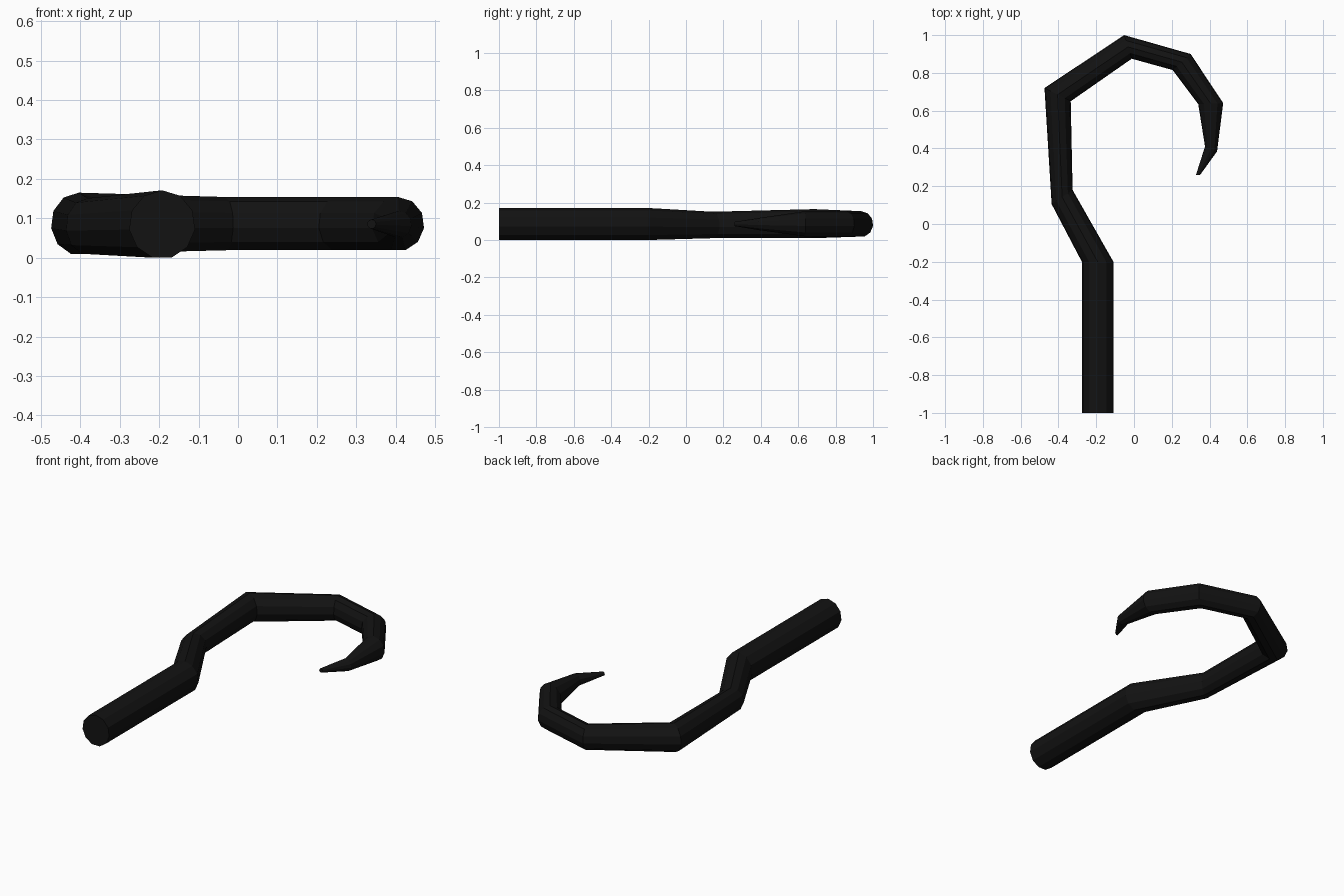
import bpy, bmesh, math
from mathutils import Vector

if "Cube" in bpy.data.objects:
    bpy.data.objects.remove(bpy.data.objects["Cube"])

SIDES = 11

# Ring stations along the hook: outer xy, inner xy, bottom z, top z
STATIONS = [
    (-0.276, -1.00, -0.109, -1.00, 0.000, 0.171),
    (-0.276, -0.20, -0.109, -0.20, 0.000, 0.171),
    (-0.436, 0.105, -0.325, 0.18, 0.010, 0.151),
    (-0.474, 0.72, -0.335, 0.65, 0.010, 0.165),
    (-0.052, 1.00, -0.012, 0.875, 0.019, 0.154),
    (0.300, 0.90, 0.205, 0.815, 0.019, 0.154),
    (0.472, 0.64, 0.340, 0.635, 0.019, 0.154),
    (0.440, 0.385, 0.376, 0.41, 0.052, 0.119),
    (0.350, 0.26, 0.328, 0.26, 0.074, 0.097),
]

# Unit cross-section: vertex on top, flat underneath, stretched to fill -1..1
angles = [math.pi / 2 + 2 * math.pi * i / SIDES for i in range(SIDES)]
wide = max(math.cos(a) for a in angles)
low = min(math.sin(a) for a in angles)
profile = [(math.cos(a) / wide, (math.sin(a) - low) / (1 - low)) for a in angles]

# Tapering hooked shaft, skinned ring to ring
bm = bmesh.new()
rings = []
for ox, oy, ix, iy, z0, z1 in STATIONS:
    outer, inner = Vector((ox, oy, 0)), Vector((ix, iy, 0))
    mid, half = (outer + inner) / 2, (inner - outer) / 2
    rings.append([bm.verts.new(mid + half * u + Vector((0, 0, z0 + (z1 - z0) * v)))
                  for u, v in profile])
for a, b in zip(rings, rings[1:]):
    for i in range(SIDES):
        j = (i + 1) % SIDES
        bm.faces.new((a[i], a[j], b[j], b[i]))

# End caps
bm.faces.new(rings[0])
bm.faces.new(rings[-1])
bmesh.ops.recalc_face_normals(bm, faces=bm.faces)

mesh = bpy.data.meshes.new("hook_shaft")
bm.to_mesh(mesh)
bm.free()
hook = bpy.data.objects.new("hook_shaft", mesh)
bpy.context.collection.objects.link(hook)

# Black finish
black = bpy.data.materials.new("black")
black.diffuse_color = (0.006, 0.006, 0.006, 1)
black.use_nodes = True
black.node_tree.nodes["Principled BSDF"].inputs["Base Color"].default_value = black.diffuse_color
mesh.materials.append(black)
